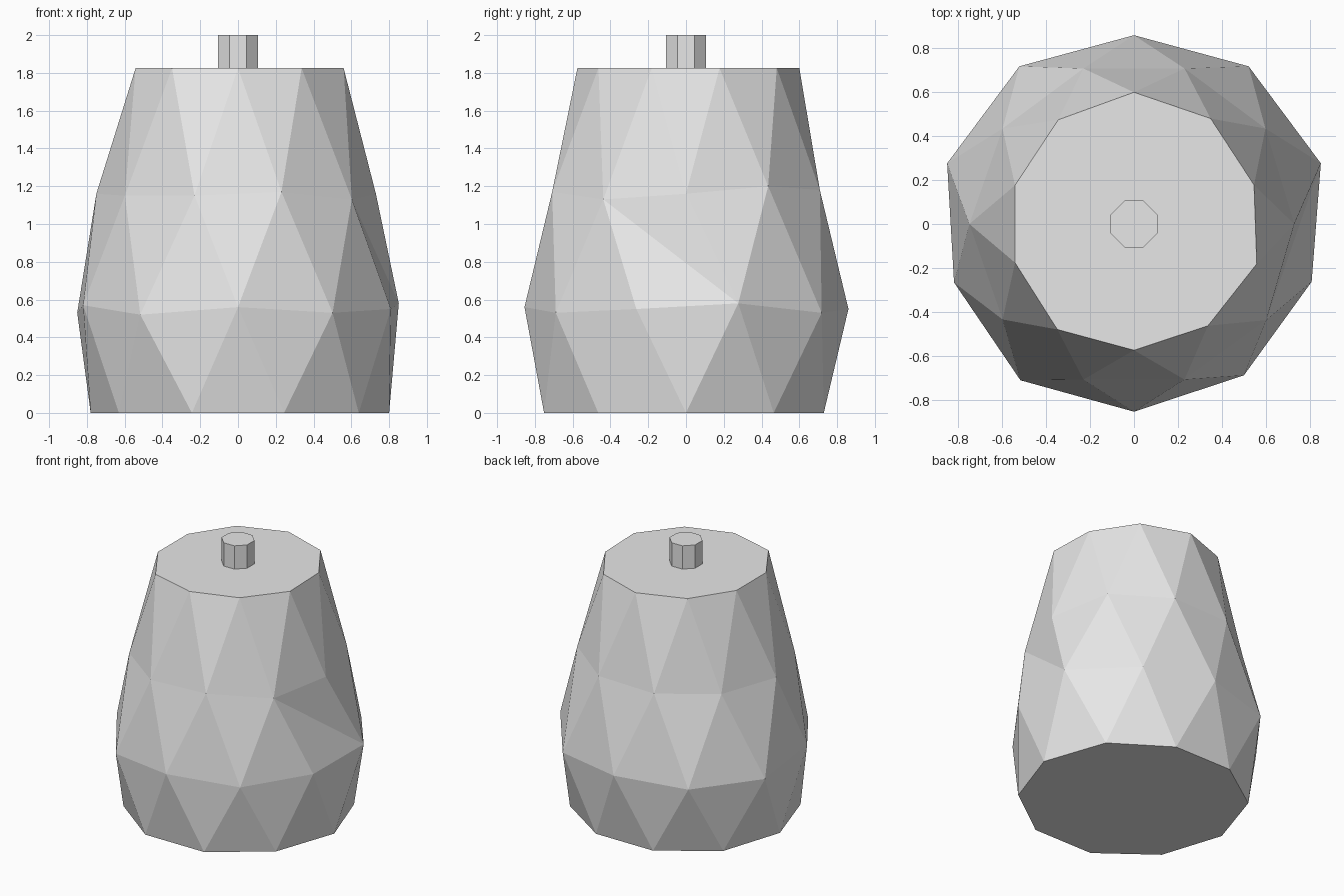
import bpy, bmesh
from math import cos, sin, tau, radians

SIDES = 10
TOP = 1.825

cube = bpy.data.objects.get("Cube")
if cube:
    bpy.data.objects.remove(cube, do_unlink=True)

grey = bpy.data.materials.new("light grey")
grey.use_nodes = True
grey.diffuse_color = (0.8, 0.8, 0.8, 1)
grey.node_tree.nodes["Principled BSDF"].inputs["Base Color"].default_value = grey.diffuse_color


def finish(bm, name):
    """Turn a bmesh into a flat shaded grey object."""
    bmesh.ops.recalc_face_normals(bm, faces=bm.faces)
    mesh = bpy.data.meshes.new(name)
    bm.to_mesh(mesh)
    bm.free()
    mesh.materials.append(grey)
    obj = bpy.data.objects.new(name, mesh)
    bpy.context.collection.objects.link(obj)
    return obj


def ring(bm, radii, heights, shift):
    """Add one ring of corners; shift is a fraction of a side."""
    corners = []
    for i, (r, z) in enumerate(zip(radii, heights)):
        a = tau * (i + shift) / SIDES
        corners.append(bm.verts.new((r * cos(a), r * sin(a), z)))
    return corners


def band(bm, low, high, leading, flipped=()):
    """Join two staggered rings with triangles."""
    for i in range(SIDES):
        j = (i + 1) % SIDES
        a, b, c, d = low[i], low[j], high[j], high[i]
        # the diagonal follows the stagger, except on flipped sides
        if leading != (i in flipped):
            tris = ((a, b, d), (b, c, d))
        else:
            tris = ((a, c, d), (a, b, c))
        for t in tris:
            bm.faces.new(t)


# Faceted body: slightly irregular rings, each turned half a side
bm = bmesh.new()
foot = ring(bm, (.8, .79, .767, .767, .78, .78, .78, .79, .79, .79),
            [0] * SIDES, 0)
belly = ring(bm, (.895, .888, .86, .888, .895, .862, .88, .855, .852, .851),
             (.58, .53, .55, .53, .53, .57, .52, .56, .53, .55), 0.5)
waist = ring(bm, (.73, .74, .745, .745, .74, .75, .74, .745, .745, .745),
             (1.16, 1.2, 1.18, 1.17, 1.16, 1.16, 1.15, 1.15, 1.17, 1.13), 0)
rim = ring(bm, (.575, .594, .6, .587, .57, .57, .594, .575, .573, .588),
           [TOP] * SIDES, 0.5)
band(bm, foot, belly, True)
band(bm, belly, waist, False, flipped=(SIDES - 1,))
band(bm, waist, rim, True)
bm.faces.new(foot[::-1])
bm.faces.new(rim)
finish(bm, "faceted_body")

# Short eight-sided stem on the top
bm = bmesh.new()
bmesh.ops.create_cone(bm, cap_ends=True, segments=8, radius1=0.115,
                      radius2=0.115, depth=2 - TOP)
stem = finish(bm, "top_stem")
stem.location.z = (2 + TOP) / 2
stem.rotation_euler.z = radians(22.5)
